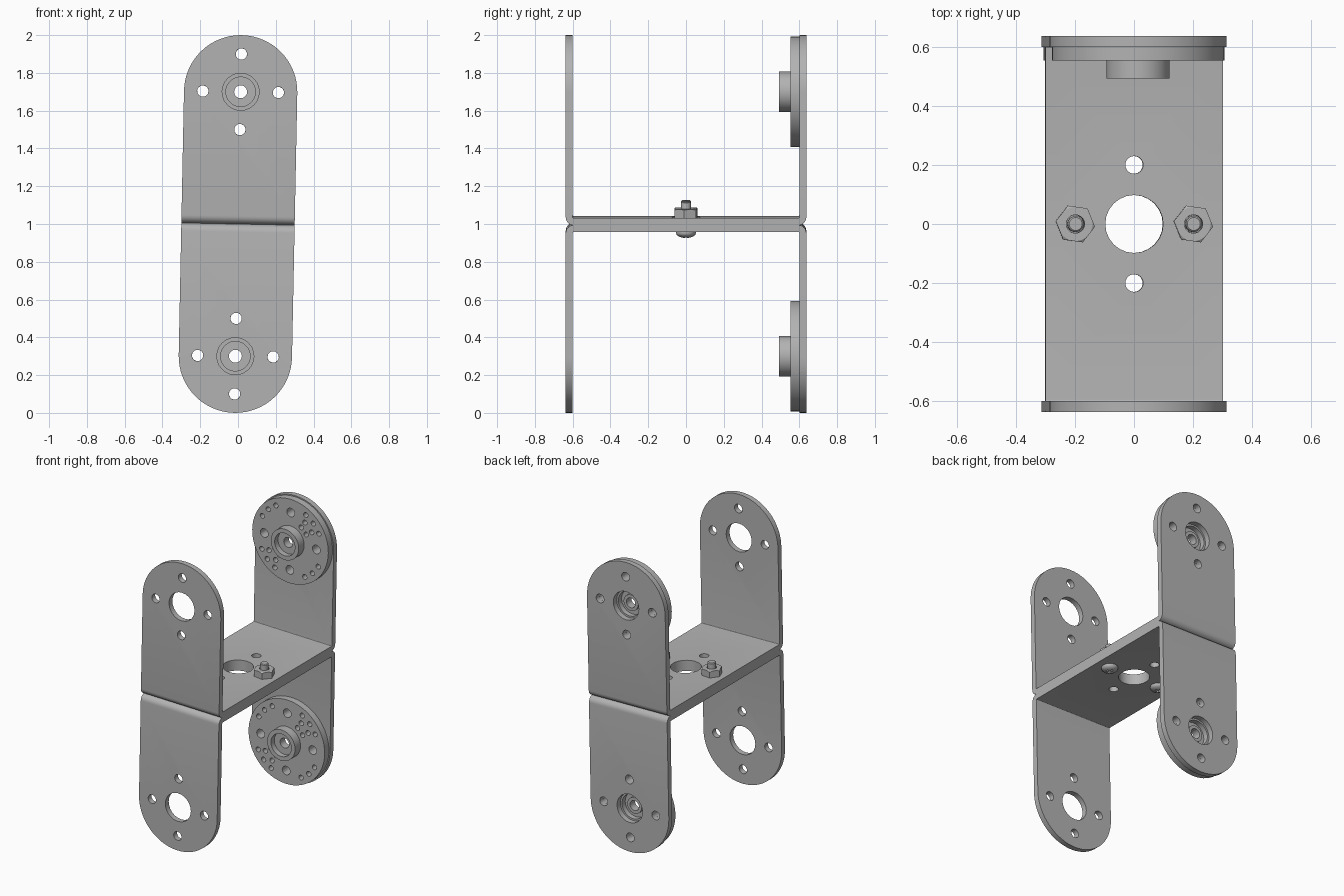
import bpy, bmesh
from math import sin, cos, pi, radians
from mathutils import Matrix, Vector

cube = bpy.data.objects.get("Cube")
if cube:
    bpy.data.objects.remove(cube, do_unlink=True)

metal = bpy.data.materials.new("Grey metal")
metal.use_nodes = True
GREY = (0.45, 0.45, 0.45, 1)
metal.diffuse_color = GREY
metal.node_tree.nodes["Principled BSDF"].inputs["Base Color"].default_value = GREY

WIDTH, REACH, OUT, THICK = 0.3, 0.7, 0.637, 0.037   # bracket half width, arm length, outer y, sheet
BOLT = 0.2                                          # bolt circle radius
PLACE = Matrix.Translation((0, 0, 1)) @ Matrix.Rotation(0.02, 4, 'Y')
TO_Y = Matrix.Rotation(-pi / 2, 4, 'X')             # turns the z axis onto y
FLIP = Matrix.Rotation(pi, 4, 'Y')                  # upper half to lower half
CROSS = [(BOLT, 0), (-BOLT, 0), (0, BOLT), (0, -BOLT)]


def finish(name, bm):
    bmesh.ops.recalc_face_normals(bm, faces=bm.faces)
    mesh = bpy.data.meshes.new(name)
    bm.to_mesh(mesh)
    bm.free()
    mesh.materials.append(metal)
    ob = bpy.data.objects.new(name, mesh)
    bpy.context.collection.objects.link(ob)
    return ob


def prism(name, points, direction):
    """Extrude a closed outline along a vector."""
    bm = bmesh.new()
    face = bm.faces.new([bm.verts.new(p) for p in points])
    ext = bmesh.ops.extrude_face_region(bm, geom=[face])
    moved = [v for v in ext["geom"] if isinstance(v, bmesh.types.BMVert)]
    bmesh.ops.translate(bm, verts=moved, vec=Vector(direction))
    return finish(name, bm)


def lathe(name, profile, matrix, steps=64):
    """Turn a closed (radius, height) outline around z."""
    bm = bmesh.new()
    rings = [[bm.verts.new(matrix @ Vector((r * cos(2 * pi * i / steps), r * sin(2 * pi * i / steps), h)))
              for r, h in profile] for i in range(steps)]
    n = len(profile)
    for i in range(steps):
        a, b = rings[i], rings[(i + 1) % steps]
        for j in range(n):
            k = (j + 1) % n
            bm.faces.new((a[j], a[k], b[k], b[j]))
    bmesh.ops.remove_doubles(bm, verts=bm.verts, dist=1e-5)
    return finish(name, bm)


def drills(holes, low, high, matrix, sides=24):
    """One cutter holding many round pins given as (x, y, radius)."""
    bm = bmesh.new()
    for x, y, r in holes:
        at = matrix @ Matrix.Translation((x, y, (low + high) / 2))
        bmesh.ops.create_cone(bm, cap_ends=True, segments=sides, radius1=r, radius2=r,
                              depth=high - low, matrix=at)
    return finish("cutter", bm)


def boolean(ob, cutter, operation='DIFFERENCE'):
    mod = ob.modifiers.new("cut", 'BOOLEAN')
    mod.operation, mod.object, mod.solver = operation, cutter, 'EXACT'
    bpy.context.view_layer.objects.active = ob
    bpy.ops.object.modifier_apply(modifier=mod.name)
    bpy.data.objects.remove(cutter, do_unlink=True)


def smooth(ob):
    bpy.ops.object.select_all(action='DESELECT')
    ob.select_set(True)
    bpy.context.view_layer.objects.active = ob
    bpy.ops.object.shade_smooth_by_angle(angle=radians(30))


def place(ob, twin=None):
    """Tilt the part into position, adding its lower copy if asked."""
    smooth(ob)
    if twin:
        low = ob.copy()
        low.data = ob.data.copy()
        low.name = twin
        low.data.transform(PLACE @ FLIP)
        bpy.context.collection.objects.link(low)
    ob.data.transform(PLACE)


# Bent sheet bracket: U section, rounded arm ends, drilled
BEND = 0.042


def corner(radius):
    return [(OUT - BEND + radius * cos(a), BEND - radius * sin(a))
            for a in [i * pi / 12 for i in range(7)]]


def u_path(radius, y):
    right = [(y, 1.2)] + corner(radius)
    return right + [(-p, q) for p, q in reversed(right)]


section = u_path(BEND, OUT) + u_path(BEND - THICK, OUT - THICK)[::-1]
bracket = prism("upper_bracket", [(-0.5, y, z) for y, z in section], (1, 0, 0))
arc = [(WIDTH * cos(i * pi / 32), -1, REACH + WIDTH * sin(i * pi / 32)) for i in range(33)]
outline = [(WIDTH, -1, -0.1)] + arc + [(-WIDTH, -1, -0.1)]
boolean(bracket, prism("cutter", outline, (0, 2, 0)), 'INTERSECT')
pattern = [(x, y, 0.03) for x, y in CROSS] + [(0, 0, 0.098)]
boolean(bracket, drills(pattern, -0.1, 0.1, Matrix()))
boolean(bracket, drills(pattern, -1, 1, Matrix.Translation((0, 0, REACH)) @ TO_Y))
place(bracket, "lower_bracket")

# Round horn with hub, inside the back arm
at_arm = Matrix.Translation((0, 0, REACH)) @ TO_Y
horn = lathe("upper_horn", [(0.034, 0.53), (0.078, 0.53), (0.078, 0.493), (0.107, 0.493),
                            (0.107, 0.553), (0.292, 0.553), (0.292, 0.6), (0.085, 0.6),
                            (0.085, 0.565), (0.055, 0.565), (0.055, 0.585), (0.034, 0.585)], at_arm)
holes = [(x, y, 0.03) for x, y in CROSS]
for quarter in range(4):
    spots = [(0.245, 28), (0.245, 45), (0.245, 62)]
    if quarter % 2:
        spots += [(r, a) for r in (0.145, 0.195) for a in (34, 56)]
    for r, a in spots:
        a = radians(a + 90 * quarter)
        holes.append((r * cos(a), r * sin(a), 0.017))
boolean(horn, drills(holes, 0.5, 0.65, at_arm, 16))
place(horn, "lower_horn")

# Bolts and nuts clamping the two brackets together
for side, x in (("right", -BOLT), ("left", BOLT)):
    here = Matrix.Translation((x, 0, 0))
    dome = [(0.052 * cos(a), -0.045 - 0.025 * sin(a)) for a in [i * pi / 10 for i in range(5)]]
    bolt = lathe(side + "_bolt", [(0, 0.122), (0.022, 0.122), (0.027, 0.117), (0.027, -THICK),
                                  (0.052, -THICK)] + dome + [(0, -0.07)], here, 24)
    # cross recess in the head
    for size in ((0.05, 0.012), (0.012, 0.05)):
        bm = bmesh.new()
        bmesh.ops.create_cube(bm, size=1, matrix=Matrix.Translation((x, 0, -0.07))
                              @ Matrix.Diagonal((*size, 0.035, 1)))
        boolean(bolt, finish("cutter", bm))
    place(bolt)

    turn = here @ Matrix.Rotation(radians(-8), 4, 'Z')
    ring = [turn @ Vector((0.067 * cos(i * pi / 3), 0.067 * sin(i * pi / 3), THICK)) for i in range(6)]
    nut = prism(side + "_nut", ring, (0, 0, 0.046))
    # chamfer the corners with a cone, then bore
    cone = lathe("cutter", [(0, 0), (0.085, 0), (0.085, 0.065), (0.056, 0.084), (0, 0.084)], here, 48)
    boolean(nut, cone, 'INTERSECT')
    boolean(nut, drills([(x, 0, 0.031)], 0, 0.2, Matrix()))
    place(nut)
